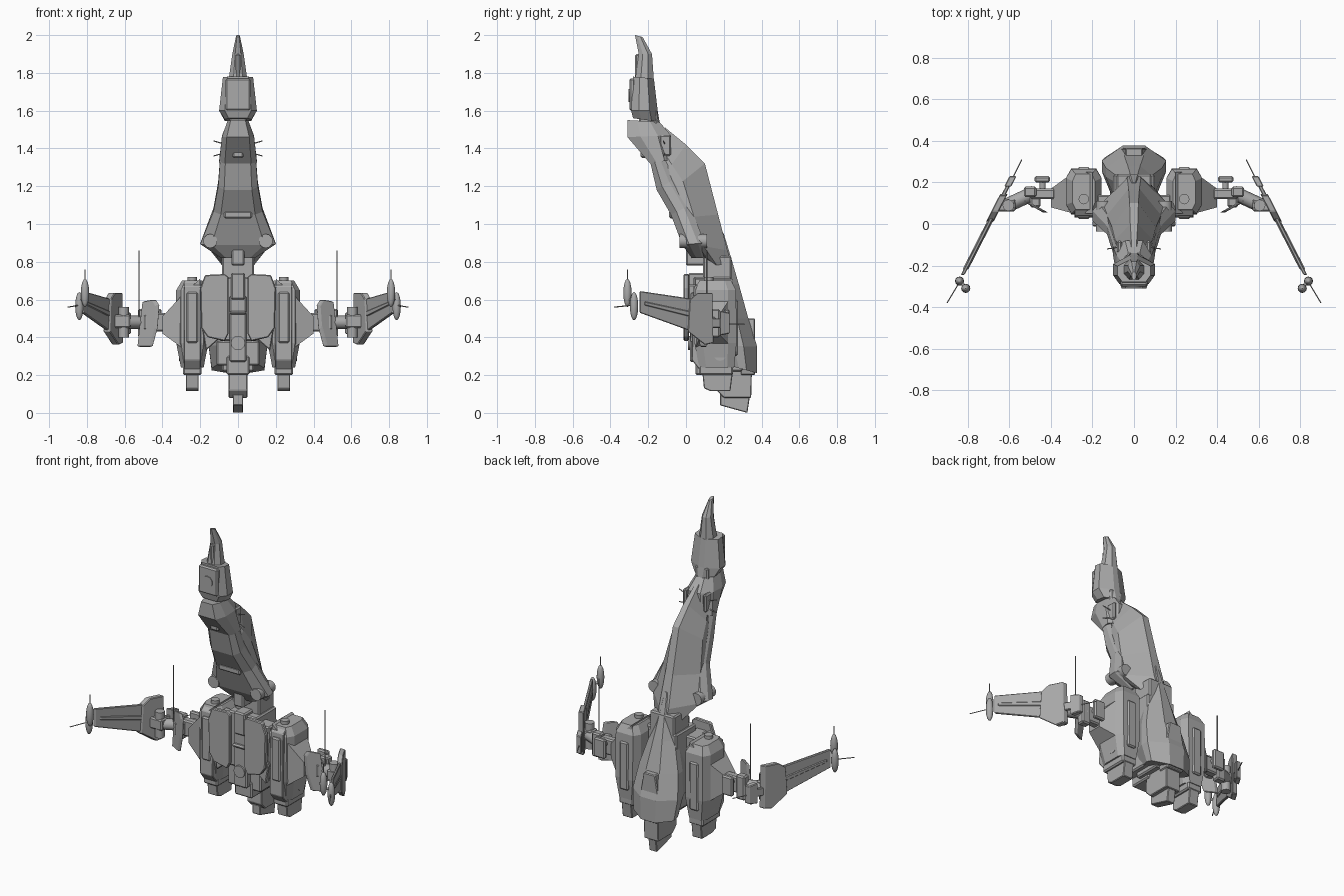
import bpy, bmesh
from mathutils import Vector

cube = bpy.data.objects.get("Cube")
if cube:
    bpy.data.objects.remove(cube)

grey = bpy.data.materials.new("hull_grey")
grey.use_nodes = True
grey.diffuse_color = (.4, .4, .4, 1)
shader = grey.node_tree.nodes["Principled BSDF"]
shader.inputs["Base Color"].default_value = grey.diffuse_color


def finish(name, bm, mirror=False, bevel=0, smooth=False):
    bmesh.ops.recalc_face_normals(bm, faces=bm.faces)
    mesh = bpy.data.meshes.new(name)
    bm.to_mesh(mesh)
    bm.free()
    mesh.materials.append(grey)
    ob = bpy.data.objects.new(name, mesh)
    bpy.context.collection.objects.link(ob)
    if bevel:
        modifier = ob.modifiers.new("bevel", "BEVEL")
        modifier.width = bevel
        modifier.segments = 1
    if mirror:
        ob.modifiers.new("mirror", "MIRROR")
    if smooth:
        for face in mesh.polygons:
            face.use_smooth = len(face.vertices) <= 4


def skin(name, rings, mirror=False, bevel=0):
    """Join equal rings of points into a closed body."""
    bm = bmesh.new()
    rows = [[bm.verts.new(point) for point in ring] for ring in rings]
    count = len(rows[0])
    for lower, upper in zip(rows, rows[1:]):
        for i in range(count):
            j = (i + 1) % count
            bm.faces.new((lower[i], lower[j], upper[j], upper[i]))
    bm.faces.new(rows[0])
    bm.faces.new(rows[-1])
    finish(name, bm, mirror, bevel)


def loft(name, stations, side=(.3, .7), front=.7, back=.7, centre=0):
    """Eight-sided body. A station holds front (y, z), back (y, z) and half width;
    side is where the full width lies, front and back scale the width at the ends."""
    rings = []
    for start, end, width in stations:
        a, b = Vector((centre, *start)), Vector((centre, *end))
        half = [(front, 0), (1, side[0]), (1, side[1]), (back, 1)]
        outline = half + [(-w, t) for w, t in reversed(half)]
        rings.append([a.lerp(b, t) + Vector((w * width, 0, 0)) for w, t in outline])
    skin(name, rings, mirror=centre > 0)


def side_prism(name, profile, half, centre=0, slant=0, bevel=.004):
    """Extrude a (y, z) profile along x; slant shifts x with y."""
    skin(name, [[(centre + slant * y + edge, y, z) for y, z in profile] for edge in (-half, half)],
         mirror=centre > 0, bevel=bevel)


def front_prism(name, profile, front, back, mirror=True):
    """Extrude an (x, z) profile along y."""
    skin(name, [[(x, y, z) for x, z in profile] for y in (front, back)], mirror, bevel=.005)


def box(name, half, y, z, centre=0):
    side_prism(name, [(y[0], z[0]), (y[1], z[0]), (y[1], z[1]), (y[0], z[1])], half, centre,
               bevel=.008)


def rod(name, start, end, radius, sides=12, mirror=True):
    a, b = Vector(start), Vector(end)
    bm = bmesh.new()
    bmesh.ops.create_cone(bm, cap_ends=True, segments=sides, radius1=radius, radius2=radius,
                          depth=(b - a).length)
    bm.transform((b - a).to_track_quat("Z", "Y").to_matrix().to_4x4())
    bmesh.ops.translate(bm, verts=bm.verts, vec=(a + b) / 2)
    finish(name, bm, mirror, smooth=True)


def needle(name, start, end):
    rod(name, start, end, radius=.003, sides=6)


# Head: blunt block, thin spike and front sensor
loft("head_spike", [((-.27, 2), (-.23, 1.99), .01),
                    ((-.25, 1.9), (-.18, 1.9), .03),
                    ((-.27, 1.76), (-.17, 1.76), .05)], front=.5, back=.4)
loft("head_block", [((-.28, 1.78), (-.17, 1.77), .08),
                    ((-.29, 1.6), (-.15, 1.6), .1),
                    ((-.28, 1.56), (-.14, 1.54), .07)], back=.2)
box("head_face", half=.065, y=(-.3, -.27), z=(1.6, 1.77))
rod("head_sensor", (0, -.305, 1.68), (0, -.27, 1.68), radius=.035, mirror=False)
box("spike_fin", half=.012, y=(-.27, -.2), z=(1.76, 1.9))
box("head_joint", half=.045, y=(-.25, -.15), z=(1.5, 1.6))

# Collar below the head
loft("collar", [((-.31, 1.55), (-.14, 1.54), .055),
                ((-.31, 1.46), (-.08, 1.47), .085),
                ((-.19, 1.32), (-.08, 1.34), .1)], back=.5)
box("collar_block", half=.028, y=(-.24, -.15), z=(1.35, 1.45))
box("collar_cheek", half=.012, y=(-.14, -.08), z=(1.36, 1.47), centre=.07)
for drop in (-.02, .02):
    needle("whisker", (.06, -.11, 1.4 + drop), (.13, -.12, 1.4 + drop * 2))

# Long neck: ridged back shell over a flared underside
loft("neck_shell", [((-.15, 1.33), (-.11, 1.51), .055),
                    ((-.13, 1.24), (0, 1.42), .09),
                    ((-.1, 1.16), (.1, 1.32), .105),
                    ((-.05, 1.03), (.17, 1.05), .13),
                    ((0, .9), (.22, .86), .165),
                    ((.1, .82), (.27, .7), .075)], side=(.25, .42), front=.8, back=.2)
loft("neck_underside", [((-.19, 1.33), (-.12, 1.36), .095),
                        ((-.155, 1.18), (-.06, 1.24), .105),
                        ((-.08, 1.05), (.02, 1.1), .13),
                        ((-.02, .89), (.1, .9), .2),
                        ((.03, .82), (.11, .82), .09)], back=.85)
box("neck_step", half=.075, y=(-.09, 0), z=(1.03, 1.07))
box("neck_hinge", half=.035, y=(0, .1), z=(.78, .88))
rod("shoulder_pivot", (.147, -.035, .91), (.147, .11, .91), radius=.037, sides=16)
box("lower_neck", half=.085, y=(.09, .24), z=(.66, .83))

# Back hull: spine that swells into the tail dome
loft("back_hull", [((.12, .95), (.2, .95), .02),
                   ((.1, .8), (.245, .8), .055),
                   ((.1, .68), (.28, .68), .085),
                   ((.1, .5), (.33, .5), .135),
                   ((.1, .36), (.377, .35), .155),
                   ((.16, .27), (.377, .21), .14)], side=(.55, .74), front=.6, back=.35)
front_prism("tail_panel", [(.04, .5), (.075, .3), (.055, .2), (-.055, .2), (-.075, .3), (-.04, .5)],
            front=.29, back=.365, mirror=False)

# Tail thruster
side_prism("tail_thruster", [(.17, .28), (.16, .12), (.2, .08), (.345, .08), (.35, .26)], half=.05)
side_prism("tail_tip", [(.18, .1), (.18, .04), (.325, 0), (.34, .1)], half=.027)
box("thruster_shoulder", half=.085, y=(.12, .3), z=(.22, .34))

# Central body with front column
box("core", half=.1, y=(.04, .24), z=(.38, .72))
box("cross_strut", half=.18, y=(.05, .14), z=(.4, .68))
box("core_base", half=.115, y=(.06, .28), z=(.25, .38))
box("front_column", half=.045, y=(.02, .1), z=(.27, .62))
box("column_top", half=.038, y=(.01, .12), z=(.6, .74))
box("column_cap", half=.045, y=(0, .04), z=(.52, .54))
box("column_foot", half=.06, y=(.05, .2), z=(.2, .3))
rod("column_lamp", (0, .01, .37), (0, .03, .37), radius=.038, mirror=False)
front_prism("front_panel", [(.05, .72), (.07, .735), (.175, .73), (.2, .66), (.195, .45),
                            (.16, .4), (.07, .38), (.05, .42)], front=-.012, back=.015)
box("panel_mount", half=.04, y=(.01, .08), z=(.45, .68), centre=.12)

# Engine pods with outward flares and feet
pod = .242
loft("engine_pod", [((.07, .7), (.24, .7), .055),
                    ((.05, .65), (.265, .65), .085),
                    ((.045, .37), (.268, .37), .085),
                    ((.07, .24), (.255, .24), .06)], side=(.2, .8), centre=pod)
side_prism("pod_skid", [(.07, .69), (.04, .67), (.03, .28), (.07, .23), (.22, .23), (.25, .26),
                        (.25, .36)], half=.045, centre=pod)
box("pod_inset", half=.03, y=(.025, .06), z=(.37, .64), centre=pod)
box("pod_collar", half=.05, y=(.07, .25), z=(.2, .25), centre=pod)
side_prism("pod_foot", [(.085, .23), (.095, .13), (.13, .115), (.235, .115), (.25, .23)],
           half=.034, centre=pod)
rod("pod_hub", (pod, .18, .31), (pod + .07, .18, .31), radius=.035)
rod("pod_cap", (pod, .12, .68), (pod, .12, .72), radius=.025)
box("pod_back_fin", half=.03, y=(.25, .274), z=(.3, .6), centre=pod)
skin("pod_flare", [[(x, front, low), (x, back, low), (x, back, high), (x, front, high)]
                   for x, front, back, low, high in [(.2, .05, .25, .35, .71),
                                                     (.29, .05, .25, .34, .63),
                                                     (.4, .08, .17, .42, .51)]], mirror=True)
front_prism("inner_plate", [(.09, .4), (.17, .33), (.19, .45), (.16, .55)], front=.03, back=.06)

# Arms between pods and wings
box("arm_stub", half=.06, y=(.12, .17), z=(.43, .53), centre=.44)
rod("arm_link", (.48, .15, .48), (.61, .09, .48), radius=.035, sides=8)
side_prism("arm_guard", [(.055, .57), (.065, .6), (.095, .59), (.11, .35), (.075, .35), (.06, .45)],
           half=.012, centre=.326, slant=1.8)
box("guard_mount", half=.025, y=(.08, .14), z=(.44, .52), centre=.475)
box("arm_box", half=.03, y=(.13, .18), z=(.4, .55), centre=.5)
rod("arm_stem", (.44, .15, .5), (.44, .21, .5), radius=.015)
box("arm_thruster", half=.038, y=(.2, .23), z=(.43, .55), centre=.442)
needle("arm_antenna", (.525, .11, .5), (.525, .11, .86))
rod("wing_hinge", (.605, .09, .4), (.605, .09, .56), radius=.028)
box("hinge_block", half=.045, y=(.06, .12), z=(.45, .52), centre=.615)

# Swept wings share one slanted vertical plane
sweep = dict(centre=.7, slant=-.51)
side_prism("wing_root", [(.02, .6), (.06, .635), (.14, .635), (.145, .37), (.1, .36), (.01, .43)],
           half=.018, **sweep)
side_prism("wing_blade", [(.06, .6), (-.245, .645), (-.245, .53), (.06, .42)], half=.009, **sweep)
side_prism("wing_rib", [(.06, .53), (-.22, .59), (-.22, .57), (.06, .5)], half=.014, **sweep)
side_prism("wing_tail_block", [(.18, .54), (.23, .53), (.23, .42), (.18, .41)], half=.017, **sweep)
side_prism("wing_tail_link", [(.13, .5), (.19, .5), (.19, .45), (.13, .45)], half=.01, **sweep)
needle("wing_tail_antenna", (.58, .23, .47), (.54, .31, .47))
needle("wing_tip_antenna", (.84, -.28, .57), (.9, -.38, .56))

# Upright capsules on and beside each wingtip
for name, spot in (("wingtip_capsule", (.81, -.31, .635)), ("wing_end_capsule", (.84, -.275, .565))):
    bm = bmesh.new()
    bmesh.ops.create_uvsphere(bm, u_segments=12, v_segments=8, radius=.022)
    bmesh.ops.scale(bm, verts=bm.verts, vec=(1, 1, 3.4))
    bmesh.ops.translate(bm, verts=bm.verts, vec=spot)
    finish(name, bm, mirror=True, smooth=True)
needle("capsule_antenna", (.81, -.31, .68), (.81, -.31, .76))
rod("capsule_link", (.81, -.31, .6), (.84, -.27, .6), radius=.008)
